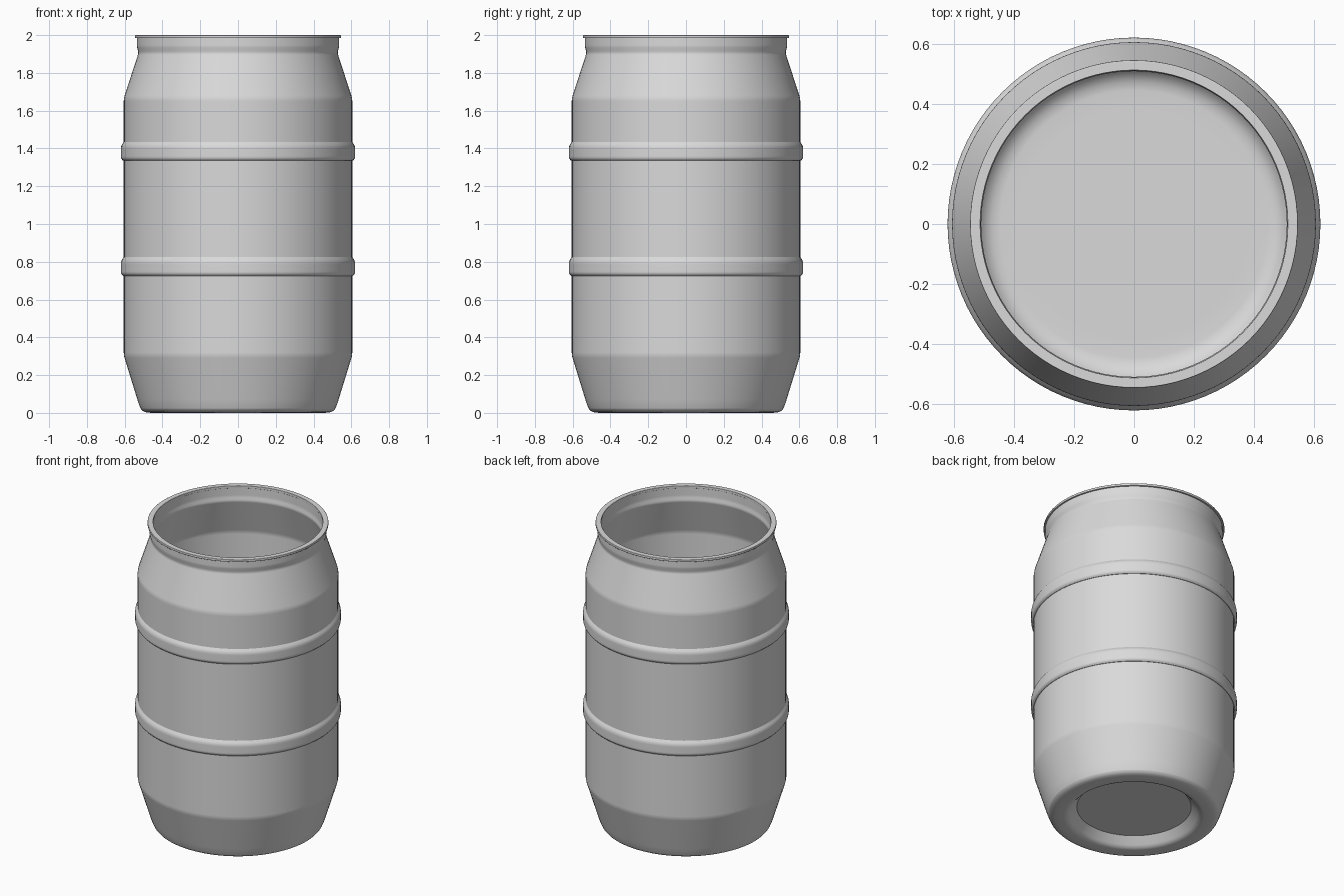
import bpy, bmesh, math
from mathutils import Vector

cube = bpy.data.objects.get("Cube")
if cube:
    bpy.data.objects.remove(cube, do_unlink=True)

SEGMENTS = 96

grey = bpy.data.materials.new("light grey plastic")
grey.use_nodes = True
COLOUR = (0.7, 0.7, 0.7, 1)
grey.diffuse_color = COLOUR
bsdf = next(n for n in grey.node_tree.nodes if n.type == 'BSDF_PRINCIPLED')
bsdf.inputs["Base Color"].default_value = COLOUR


def rounded(points, closed=False, steps=4):
    """Round each (radius, height, fillet) corner of a profile with a small curve."""
    out, n = [], len(points)
    for i, (r, z, fillet) in enumerate(points):
        p = Vector((r, z))
        if fillet == 0 or (not closed and i in (0, n - 1)):
            out.append(p)
            continue
        a = Vector(points[i - 1][:2]) - p
        b = Vector(points[(i + 1) % n][:2]) - p
        start = p + a.normalized() * min(fillet, a.length * 0.48)
        end = p + b.normalized() * min(fillet, b.length * 0.48)
        for k in range(steps + 1):
            t = k / steps
            out.append(start * (1 - t) ** 2 + p * 2 * t * (1 - t) + end * t * t)
    return out


def lathe(name, points, closed=False):
    """Turn a profile around z; open profiles get flat discs at both ends."""
    bm = bmesh.new()
    rings = []
    for p in rounded(points, closed):
        rings.append([bm.verts.new((p.x * math.cos(a), p.x * math.sin(a), p.y))
                      for a in (2 * math.pi * i / SEGMENTS for i in range(SEGMENTS))])
    pairs = list(zip(rings, rings[1:]))
    if closed:
        pairs.append((rings[-1], rings[0]))
    else:
        bm.faces.new(rings[0])
        bm.faces.new(rings[-1])
    for low, high in pairs:
        for i in range(SEGMENTS):
            j = (i + 1) % SEGMENTS
            bm.faces.new((low[i], low[j], high[j], high[i]))
    bmesh.ops.recalc_face_normals(bm, faces=bm.faces)
    mesh = bpy.data.meshes.new(name)
    bm.to_mesh(mesh)
    bm.free()
    mesh.materials.append(grey)
    obj = bpy.data.objects.new(name, mesh)
    bpy.context.collection.objects.link(obj)
    bpy.ops.object.select_all(action='DESELECT')
    obj.select_set(True)
    bpy.context.view_layer.objects.active = obj
    bpy.ops.object.shade_smooth_by_angle(angle=math.radians(35))
    # Keep the large bands evenly shaded between the small fillets
    weighted = obj.modifiers.new("weighted_normals", 'WEIGHTED_NORMAL')
    weighted.keep_sharp = True
    return obj


# Hollow shell: recessed underside, outer wall, neck, inner wall, inner floor
lathe("barrel_shell", [
    (0.345, 0.06, 0),
    (0.40, 0.0, 0.025),
    (0.505, 0.0, 0.06),
    (0.525, 0.045, 0.03),
    (0.605, 0.305, 0.015),
    (0.605, 1.665, 0.015),
    (0.527, 1.905, 0.01),
    (0.535, 1.94, 0.008),
    (0.535, 1.99, 0),
    (0.513, 1.99, 0),
    (0.513, 1.93, 0.008),
    (0.507, 1.90, 0.01),
    (0.585, 1.66, 0.015),
    (0.585, 0.31, 0.015),
    (0.505, 0.08, 0.08),
    (0.38, 0.08, 0),
])

# Thin flat lip around the opening
lathe("rim", [
    (0.511, 1.984, 0.003), (0.545, 1.984, 0.004),
    (0.545, 2.0, 0.004), (0.511, 2.0, 0.003),
], closed=True)

# Two raised hoops with softened edges
for label, bottom in (("lower_hoop", 0.725), ("upper_hoop", 1.335)):
    top = bottom + 0.1
    lathe(label, [
        (0.595, bottom, 0), (0.608, bottom, 0),
        (0.62, bottom + 0.012, 0.012), (0.62, top - 0.022, 0.015),
        (0.605, top, 0), (0.595, top, 0),
    ], closed=True)
